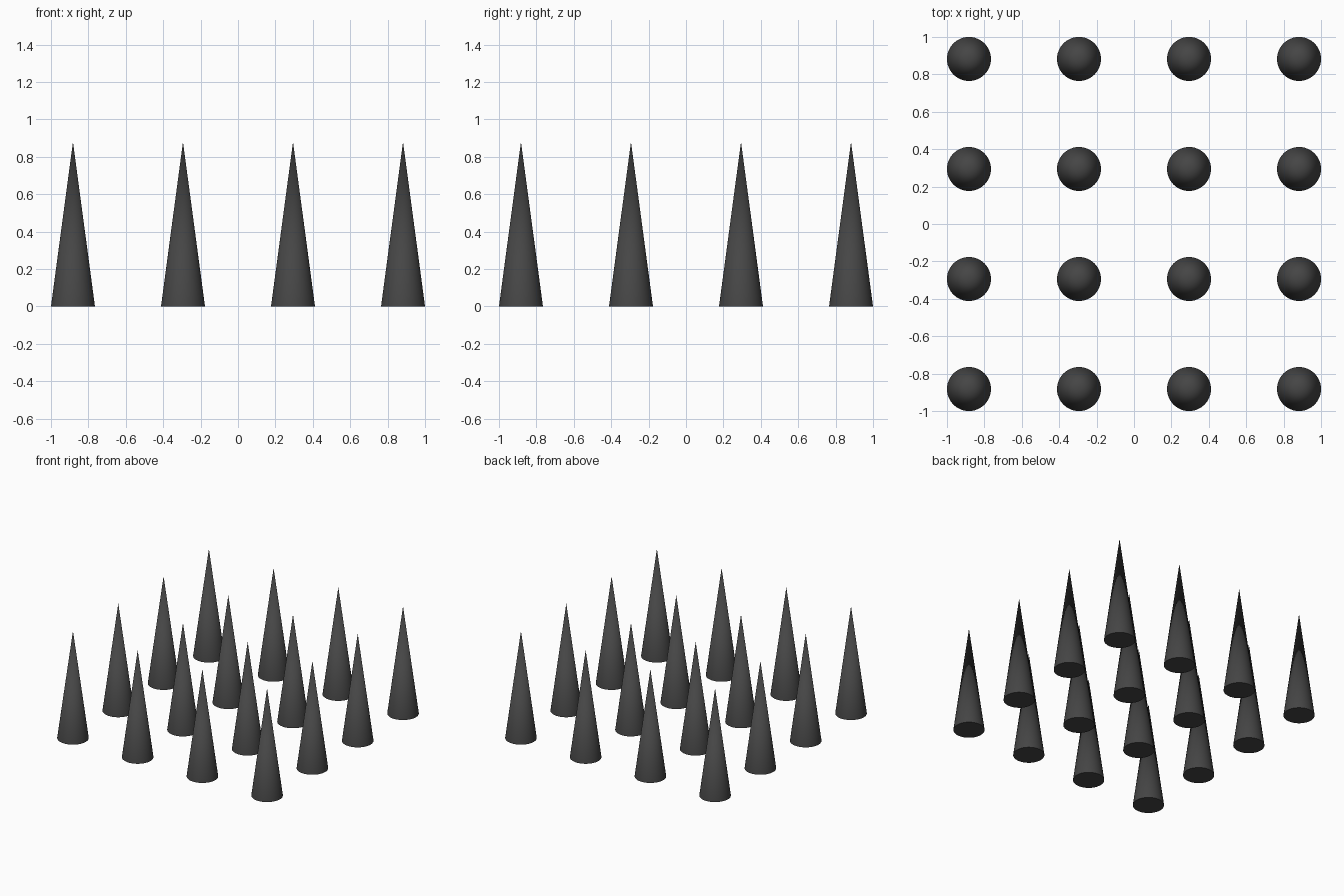
import bpy

if "Cube" in bpy.data.objects:
    bpy.data.objects.remove(bpy.data.objects["Cube"])

RADIUS = 2 / 17
HEIGHT = 0.88
SPACING = 5 * RADIUS

dark = bpy.data.materials.new("dark_grey")
dark.diffuse_color = (0.06, 0.06, 0.06, 1)
dark.use_nodes = True
dark.node_tree.nodes["Principled BSDF"].inputs["Base Color"].default_value = dark.diffuse_color

# 4 x 4 grid of closed, smooth-sided spikes standing on the ground plane
for row in range(4):
    for col in range(4):
        bpy.ops.mesh.primitive_cone_add(
            vertices=48, radius1=RADIUS, radius2=0, depth=HEIGHT,
            location=((col - 1.5) * SPACING, (row - 1.5) * SPACING, HEIGHT / 2))
        spike = bpy.context.object
        spike.name = f"spike_{row + 1}_{col + 1}"
        spike.data.materials.append(dark)
        # Smooth sides, sharp base rim
        bpy.ops.object.shade_smooth_by_angle()
